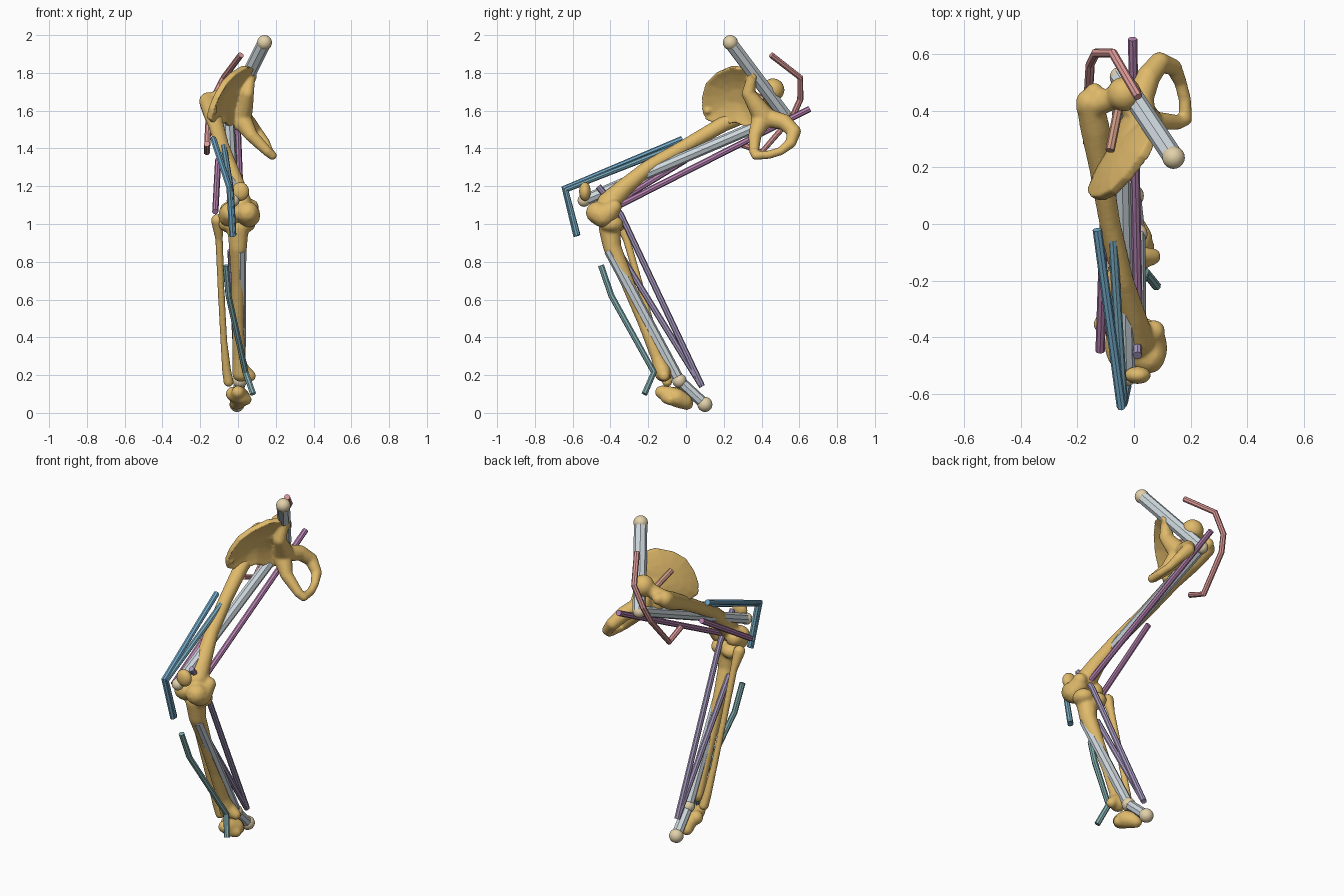
import bpy, bmesh, math
from mathutils import Vector, Matrix

if "Cube" in bpy.data.objects:
    bpy.data.objects.remove(bpy.data.objects["Cube"])


def material(name, r, g, b):
    m = bpy.data.materials.new(name)
    m.diffuse_color = [((c / 255 + 0.055) / 1.055) ** 2.4 for c in (r, g, b)] + [1]
    m.use_nodes = True
    m.node_tree.nodes["Principled BSDF"].inputs["Base Color"].default_value = m.diffuse_color
    return m


BONE = material("bone gold", 224, 186, 107)
JOINT = material("joint beige", 226, 209, 170)
ROD = material("rod grey", 206, 216, 222)
BLUE = material("muscle blue", 116, 172, 204)
STEEL = material("muscle steel blue", 120, 170, 190)
TEAL = material("muscle teal", 130, 172, 174)
VIOLET = material("muscle violet", 166, 152, 190)
MAGENTA = material("muscle magenta", 186, 132, 180)
PINK = material("muscle pink", 220, 154, 152)
BROWN = material("muscle brown", 206, 154, 132)


def to_mesh(ob):
    bpy.ops.object.select_all(action='DESELECT')
    bpy.context.view_layer.objects.active = ob
    ob.select_set(True)
    bpy.ops.object.convert(target='MESH')


def link(name, data, mat):
    ob = bpy.data.objects.new(name, data)
    data.materials.append(mat)
    bpy.context.collection.objects.link(ob)
    return ob


def tube(name, pts, radius, mat):
    """Faceted eight-sided tube along a bent path."""
    cu = bpy.data.curves.new(name, 'CURVE')
    cu.dimensions = '3D'
    cu.bevel_depth, cu.bevel_resolution, cu.use_fill_caps = radius, 2, True
    sp = cu.splines.new('POLY')
    sp.points.add(len(pts) - 1)
    for p, co in zip(sp.points, pts):
        p.co = (*co, 1)
    sp.use_smooth = False
    to_mesh(link(name, cu, mat))


def ball(bm, co, r, scale=(1, 1, 1), sub=2):
    bmesh.ops.create_icosphere(bm, subdivisions=sub, radius=r,
                               matrix=Matrix.Translation(co) @ Matrix.Diagonal((*scale, 1)))


def chain(bm, pts):
    """Run of overlapping balls (x, y, z, r) that blends into a shaft."""
    for a, b in zip(pts, pts[1:]):
        a, b = Vector(a), Vector(b)
        n = max(2, int((b - a).xyz.length / (0.35 * min(a[3], b[3]))) + 1)
        for i in range(n + 1):
            p = a.lerp(b, i / n)
            ball(bm, p.xyz, p[3])


def bone(name, bm, voxel=0.008, smooth=8):
    """Fuse the overlapping pieces into one smooth bone."""
    me = bpy.data.meshes.new(name)
    bm.to_mesh(me)
    bm.free()
    ob = link(name, me, BONE)
    rm = ob.modifiers.new("fuse", 'REMESH')
    rm.mode, rm.voxel_size = 'VOXEL', voxel
    sm = ob.modifiers.new("soften", 'SMOOTH')
    sm.factor, sm.iterations = 0.5, smooth
    to_mesh(ob)
    ob.data.polygons.foreach_set("use_smooth", [True] * len(ob.data.polygons))


# Hip bone: dished iliac blade
bm = bmesh.new()
outline = [(.11, 1.555), (.09, 1.61), (.09, 1.68), (.11, 1.75), (.16, 1.80), (.24, 1.835), (.34, 1.825),
           (.375, 1.78), (.36, 1.70), (.42, 1.63), (.43, 1.52), (.36, 1.50), (.27, 1.54), (.18, 1.53)]
normal = Vector((1, -.56, -.42)).normalized()
cy, cz = .25, 1.67
layers = []
for side in (1, -1):
    rings = []
    for s in (1, .75, .5, .25):
        ring = []
        for y, z in outline:
            y, z = cy + (y - cy) * s, cz + (z - cz) * s
            x = -.14 + .56 * (y - .1) + .42 * (z - 1.6)
            off = -.035 * (1 - s * s) + side * (.010 + .008 * s)
            ring.append(bm.verts.new(Vector((x, y, z)) + normal * off))
        rings.append(ring)
    layers.append(rings)
n = len(outline)
for rings in layers:
    for a, b in zip(rings, rings[1:]):
        for i in range(n):
            bm.faces.new((a[i], a[(i + 1) % n], b[(i + 1) % n], b[i]))
    bm.faces.new(rings[-1])
for i in range(n):
    j = (i + 1) % n
    bm.faces.new((layers[0][0][i], layers[1][0][i], layers[1][0][j], layers[0][0][j]))
bmesh.ops.recalc_face_normals(bm, faces=bm.faces)
# Thick sacral edge and socket
chain(bm, [(.065, .35, 1.78, .028), (.05, .33, 1.69, .036), (.035, .37, 1.63, .048),
           (.015, .41, 1.57, .062)])
ball(bm, (-.13, .115, 1.60), .022)
# Pubic and ischial ring
chain(bm, [(.02, .40, 1.55, .055), (.07, .365, 1.47, .036), (.155, .36, 1.385, .027),
           (.182, .37, 1.362, .024), (.18, .44, 1.367, .023), (.165, .50, 1.385, .023),
           (.14, .555, 1.43, .030), (.09, .572, 1.49, .038), (.05, .52, 1.54, .044),
           (.02, .44, 1.56, .05)])
bone("hip_bone", bm, .007, 5)

# Thigh bone: shaft, neck with head, trochanter, condyles
bm = bmesh.new()
chain(bm, [(-.158, .43, 1.65, .050), (-.138, .34, 1.60, .054), (-.118, .20, 1.53, .043),
           (-.085, 0, 1.415, .039), (-.04, -.20, 1.30, .040), (-.005, -.33, 1.19, .050),
           (.01, -.41, 1.11, .064)])
chain(bm, [(-.14, .42, 1.65, .045), (-.035, .46, 1.71, .040)])
ball(bm, (-.035, .46, 1.71), .062, sub=3)
chain(bm, [(-.172, .415, 1.65, .036), (-.14, .465, 1.66, .036)])
chain(bm, [(.05, -.47, 1.06, .062), (.055, -.44, 1.045, .066), (.06, -.40, 1.07, .052)])
chain(bm, [(-.04, -.46, 1.06, .058), (-.045, -.43, 1.045, .062), (-.05, -.395, 1.07, .05)])
ball(bm, (.07, -.38, 1.09), .042)
bone("thigh_bone", bm)

# Kneecap
bm = bmesh.new()
ball(bm, (.013, -.535, 1.172), .045, (1.05, .7, 1.15), 3)
bone("kneecap", bm, .008, 3)

# Shin bone with plateau and inner ankle knob
bm = bmesh.new()
ball(bm, (.035, -.395, 1.0), .06, (1, 1.1, .8))
ball(bm, (-.045, -.38, 1.0), .06, (1, 1.1, .8))
chain(bm, [(0, -.405, .98, .060), (0, -.392, .88, .050), (0, -.31, .69, .038),
           (0, -.225, .48, .033), (.005, -.15, .29, .036), (.015, -.12, .21, .048)])
chain(bm, [(.03, -.12, .22, .040), (.066, -.115, .195, .031)])
bone("shin_bone", bm)

# Outer calf bone
bm = bmesh.new()
chain(bm, [(-.11, -.355, 1.02, .034), (-.10, -.315, .92, .021), (-.09, -.24, .66, .019),
           (-.075, -.16, .38, .019), (-.06, -.115, .22, .025), (-.05, -.10, .165, .028)])
bone("calf_bone", bm, .007, 3)

# Ankle bone
bm = bmesh.new()
chain(bm, [(0, -.13, .11, .036), (.005, -.09, .095, .048), (.015, -.05, .08, .052),
           (0, -.01, .062, .045), (-.01, .005, .05, .036)])
chain(bm, [(.02, -.10, .08, .035), (.042, -.08, .07, .032)])
ball(bm, (-.025, -.06, .10), .042)
bone("ankle_bone", bm)

# Straight limb rods; the shank rod starts inside the shin bone
hip, knee, ankle, heel = (-.05, .52, 1.58), (-.026, -.54, 1.125), (.010, -.035, .17), (-.005, .10, .045)
tube("pelvis_rod", [(.14, .235, 1.96), hip], .037, ROD)
tube("thigh_rod", [hip, knee], .030, ROD)
tube("shank_rod", [(.014, -.405, .86), ankle], .030, ROD)
tube("foot_rod", [ankle, heel], .030, ROD)
spots = [(.14, .235, 1.96), hip, knee, ankle, heel]
for i, (co, r) in enumerate(zip(spots, (.040, .036, .034, .038, .040))):
    me = bpy.data.meshes.new("joint_ball")
    bm = bmesh.new()
    ball(bm, co, r, sub=3)
    bm.to_mesh(me)
    bm.free()
    link("joint_ball_%d" % (i + 1), me, JOINT)
    me.polygons.foreach_set("use_smooth", [True] * len(me.polygons))

# Muscle strands
R = .0165
tube("front_thigh_outer", [(-.13, -.02, 1.45), (-.045, -.645, 1.19), (-.03, -.58, .935)], R, BLUE)
tube("front_thigh_inner", [(-.075, -.055, 1.41), (-.038, -.635, 1.18), (-.025, -.575, .94)], R, STEEL)
tube("rear_thigh_long", [(-.005, .655, 1.61), (.015, -.35, 1.10)], R, MAGENTA)
tube("rear_thigh_short", [(-.105, 0, 1.34), (-.12, -.45, 1.065)], R, MAGENTA)
tube("rear_calf", [(.012, -.465, 1.20), (.012, -.345, 1.05), (0, .085, .14)], R, VIOLET)
tube("deep_calf", [(-.04, -.36, .86), (0, .085, .14)], R, VIOLET)
tube("front_shin", [(-.065, -.45, .78), (-.05, -.395, .62), (.04, -.17, .215), (.08, -.22, .10)], R, TEAL)
tube("rear_hip", [(.015, .45, 1.895), (-.075, .605, 1.775), (-.135, .605, 1.66),
                  (-.155, .565, 1.57), (-.165, .40, 1.38), (-.165, .285, 1.425)], R, PINK)
tube("side_hip", [(-.085, .26, 1.74), (-.055, .41, 1.66)], R, BROWN)
